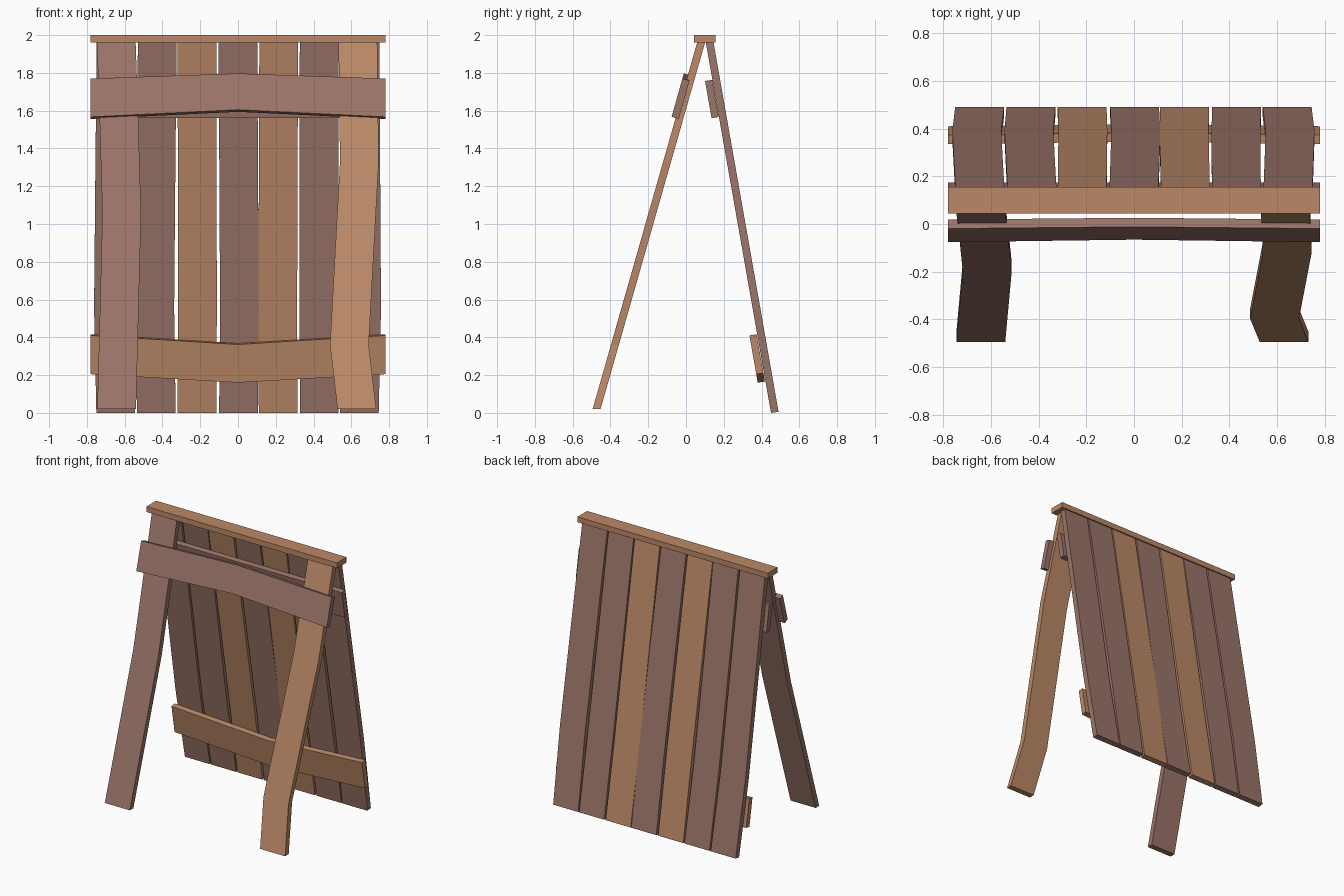
import bpy, bmesh

cube = bpy.data.objects.get("Cube")
if cube:
    bpy.data.objects.remove(cube)


def material(name, rgb):
    m = bpy.data.materials.new(name)
    m.use_nodes = True
    m.diffuse_color = (*rgb, 1)
    m.node_tree.nodes["Principled BSDF"].inputs["Base Color"].default_value = (*rgb, 1)
    return m


TAN = material("tan wood", (0.50, 0.25, 0.135))
RED = material("red brown wood", (0.33, 0.178, 0.142))


def board(name, rows, lean, depth, mat):
    """Bent board: rows of (x, z) edge pairs, front face y = lean[0] + lean[1] * z,
    pushed back by depth (dy, dz)."""
    bm = bmesh.new()
    rings = []
    for a, b in rows:
        front = [(x, lean[0] + lean[1] * z, z) for x, z in (a, b)]
        back = [(x, y + depth[0], z + depth[1]) for x, y, z in front]
        rings.append([bm.verts.new(p) for p in front + back[::-1]])
    for r, s in zip(rings, rings[1:]):
        for i in range(4):
            j = (i + 1) % 4
            bm.faces.new((r[i], r[j], s[j], s[i]))
    bm.faces.new(rings[0])
    bm.faces.new(rings[-1])
    bmesh.ops.recalc_face_normals(bm, faces=bm.faces)
    mesh = bpy.data.meshes.new(name)
    bm.to_mesh(mesh)
    bm.free()
    mesh.materials.append(mat)
    obj = bpy.data.objects.new(name, mesh)
    bpy.context.collection.objects.link(obj)
    return obj


def upright(name, stations, lean, depth, mat, width=0.205):
    """Vertical board from (z, left edge x) stations."""
    board(name, [((x, z), (x + width, z)) for z, x in stations], lean, depth, mat)


def rail(name, low, high, low_mid, high_mid, lean, depth, mat, half=0.78):
    """Cross board with a bend in the middle."""
    rows = [((x, lo), (x, hi)) for x, lo, hi in
            ((-half, low, high), (0, low_mid, high_mid), (half, low, high))]
    board(name, rows, lean, depth, mat)


# Slopes of the two sides
FRONT = 0.285
BACK = -0.176

# Back panel: seven slightly crooked planks (left edge at bottom, middle, top)
edges = [(-0.75, -0.762, -0.748), (-0.535, -0.543, -0.53), (-0.32, -0.317, -0.32),
         (-0.10, -0.095, -0.103), (0.11, 0.108, 0.113), (0.328, 0.325, 0.327),
         (0.54, 0.552, 0.543)]
for i, (bottom, mid, top) in enumerate(edges):
    upright(f"back_plank_{i + 1}",
            [(0, bottom), (0.55, mid), (1.3, (mid + top) / 2), (1.96, top)],
            (0.45, BACK), (0.04, 0.006), TAN if i in (2, 4) else RED)

# Front legs
upright("right_leg", [(0.02, -0.745), (1.05, -0.718), (1.56, -0.733), (1.965, -0.747)],
        (-0.5, FRONT), (0.042, 0), RED)
upright("left_leg", [(0.02, 0.527), (0.36, 0.487), (1.33, 0.54), (1.965, 0.532)],
        (-0.5, FRONT), (0.042, 0), TAN)

# Cross rails
rail("front_rail", 1.567, 1.77, 1.605, 1.797, (-0.515, 0.28), (0.038, -0.011), RED)
rail("back_upper_rail", 1.56, 1.757, 1.56, 1.757, (0.41, BACK), (0.038, 0.006), RED)
rail("back_lower_rail", 0.205, 0.41, 0.16, 0.362, (0.408, BACK), (0.038, 0.006), TAN)

# Top cap
rail("top_cap", 1.96, 2.0, 1.96, 2.0, (0.043, 0), (0.113, 0), TAN)
